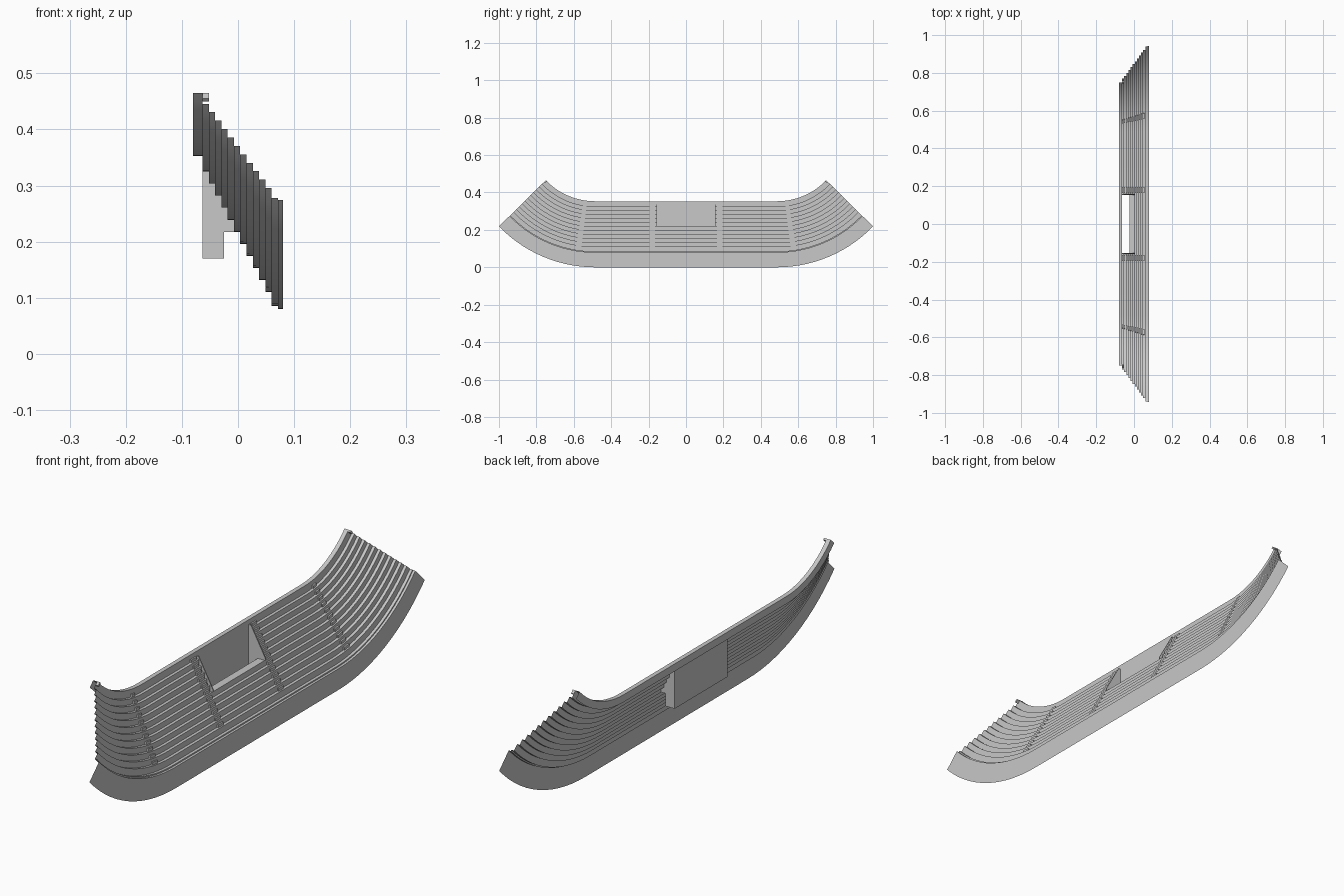
import bpy, bmesh, math

if "Cube" in bpy.data.objects:
    bpy.data.objects.remove(bpy.data.objects["Cube"], do_unlink=True)

# One concrete colour
grey = bpy.data.materials.new("concrete_grey")
grey.use_nodes = True
COL = (0.58, 0.58, 0.58, 1)
grey.diffuse_color = COL
grey.node_tree.nodes["Principled BSDF"].inputs["Base Color"].default_value = COL
grey.node_tree.nodes["Principled BSDF"].inputs["Roughness"].default_value = 0.8

# Layout of the plan curve: straight middle, then arcs that bend upward
HALF = 0.485                  # half length of the straight part
BEND = math.radians(46)       # angle of each bent end
END = HALF + BEND
ARC_STEPS = 14

# Terrace steps
ROWS, DX, DZ = 11, 0.0112, 0.0215
X0, D0 = -0.0632, 0.325
GAP = 0.155                   # half width of the entrance opening
FLOOR_ROW = 5                 # row whose tread is the entrance floor
FLOOR = D0 - FLOOR_ROW * DZ


def place(s, x, d):
    """Point at path position s (length, then radians) and offset d."""
    a = max(0.0, abs(s) - HALF)
    r = 0.716 - 0.986 * d
    y = min(abs(s), HALF) + r * math.sin(a)
    return (x, math.copysign(y, s), d + r * (1 - math.cos(a)))


def stations(s0, s1):
    marks = [HALF + BEND * i / ARC_STEPS for i in range(ARC_STEPS + 1)]
    marks += [-m for m in marks]
    return [s0] + sorted(m for m in marks if s0 + 1e-5 < m < s1 - 1e-5) + [s1]


def sweep(bm, profile, s0, s1, solid=False):
    """Carry an (x, offset) profile along the path."""
    rings = [[bm.verts.new(place(s, x, d)) for x, d in profile]
             for s in stations(s0, s1)]
    n = len(profile)
    for a, b in zip(rings, rings[1:]):
        for j in range(n if solid else n - 1):
            k = (j + 1) % n
            bm.faces.new((a[j], a[k], b[k], b[j]))
    if solid:
        bm.faces.new(rings[0][::-1])
        bm.faces.new(rings[-1])


def block(bm, x0, x1, d0, d1, s0, s1):
    sweep(bm, [(x0, d0), (x0, d1), (x1, d1), (x1, d0)], s0, s1, True)


def finish(name, bm, solid=False):
    if solid:
        bmesh.ops.recalc_face_normals(bm, faces=bm.faces[:])
    mesh = bpy.data.meshes.new(name)
    bm.to_mesh(mesh)
    bm.free()
    mesh.materials.append(grey)
    ob = bpy.data.objects.new(name, mesh)
    bpy.context.collection.objects.link(ob)
    bpy.ops.object.select_all(action='DESELECT')
    ob.select_set(True)
    bpy.context.view_layer.objects.active = ob
    bpy.ops.object.shade_smooth_by_angle(angle=math.radians(30))
    return ob


def row_points(first):
    pts = []
    for i in range(first, ROWS):
        d = D0 - i * DZ
        pts += [(X0 + i * DX, d), (X0 + (i + 1) * DX, d)]
    return pts


TOP_RAIL = [(-0.08, D0), (-0.08, 0.353), (X0, 0.353)]
LOW_EDGE = [(0.06, 0.085), (0.071, 0.085), (0.071, 0.08), (0.08, 0.08), (0.08, 0)]

# Stepped terrace on both sides of the entrance
bm = bmesh.new()
for s0, s1 in ((-END, -GAP), (GAP, END)):
    sweep(bm, TOP_RAIL + row_points(0) + LOW_EDGE, s0, s1)
# Terrace below the entrance, with its floor and shaft wall
sweep(bm, [(-0.025, 0.17), (-0.025, FLOOR)] + row_points(FLOOR_ROW)[1:] + LOW_EDGE,
      -GAP, GAP)
finish("terrace", bm)

# Rail and back panel across the entrance
bm = bmesh.new()
sweep(bm, TOP_RAIL + [(X0, D0)], -GAP, GAP)
sweep(bm, [(X0, D0), (X0, 0.17)], -GAP, GAP)
finish("entrance_back_panel", bm)

# Side walls of the entrance, standing slightly above the steps
wall = [(X0, 0.17), (X0, 0.335), (-0.054, 0.335), (0.006, 0.226),
        (0.006, FLOOR), (-0.025, FLOOR), (-0.025, 0.17)]
for side, name in ((1, "left"), (-1, "right")):
    bm = bmesh.new()
    c = side * (GAP + 0.001)
    sweep(bm, wall, c - 0.002, c + 0.002, True)
    finish("entrance_wall_" + name, bm, True)

# Aisle half steps: two beside the entrance, two on the bends
for label, s0, s1 in (("inner", 0.165, 0.195), ("outer", HALF + 0.12, HALF + 0.17)):
    for side in (1, -1):
        bm = bmesh.new()
        a, b = sorted((side * s0, side * s1))
        for i in range(ROWS - 1):
            x = X0 + (i + 1) * DX
            d = D0 - (i + 1) * DZ
            block(bm, x, x + DX / 2, d, d + DZ / 2, a, b)
        block(bm, X0, X0 + DX / 2, D0, D0 + DZ / 2, a, b)
        finish(label + "_aisle_" + ("left" if side > 0 else "right"), bm, True)

# Small end stops on the top rail
bm = bmesh.new()
for a, b in ((-END, -END + 0.02), (END - 0.02, END)):
    block(bm, X0, -0.052, 0.339, 0.353, a, b)
finish("rail_end_stops", bm, True)
